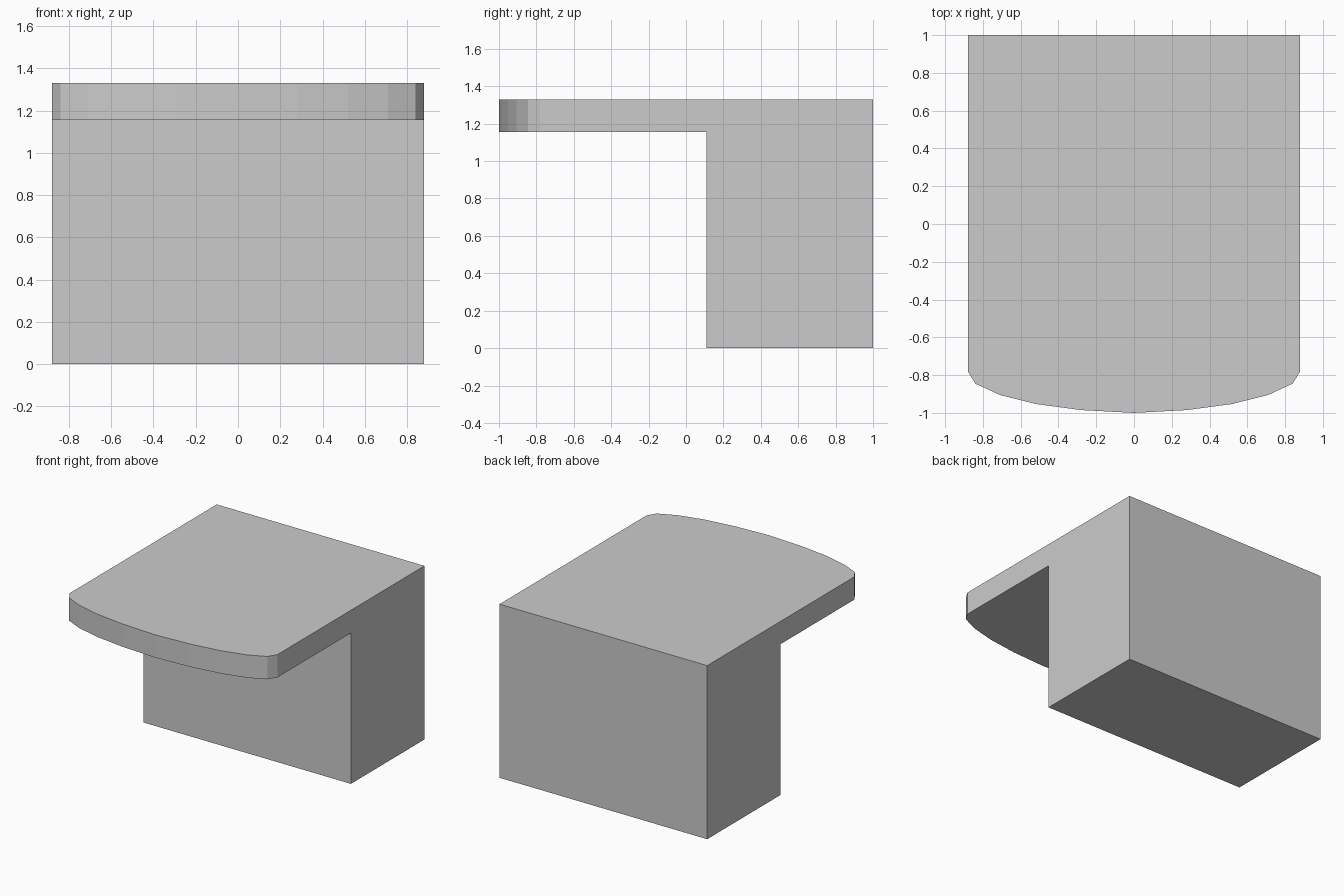
import bpy
import bmesh
from math import radians

cube = bpy.data.objects.get("Cube")
if cube:
    bpy.data.objects.remove(cube)

HALF_W, BACK, LEG_FRONT = 0.88, 1.0, 0.11
TOP, SLAB_BOTTOM = 1.33, 1.155


def extrude_down(bm, faces, dist):
    """Extrude faces straight down and return the new lower faces."""
    geom = bmesh.ops.extrude_face_region(bm, geom=faces, use_keep_orig=True)["geom"]
    verts = [g for g in geom if isinstance(g, bmesh.types.BMVert)]
    bmesh.ops.translate(bm, verts=verts, vec=(0, 0, -dist))
    return [g for g in geom if isinstance(g, bmesh.types.BMFace)]


bm = bmesh.new()

# Bowed front edge, mirrored across the centre
right_half = [(HALF_W, -0.78), (0.84, -0.845), (0.71, -0.905),
              (0.52, -0.953), (0.28, -0.985)]
bow = [(-x, y) for x, y in right_half] + [(0, -1)] + right_half[::-1]

# Top outline, divided where the overhang meets the base
front = [bm.verts.new((x, y, TOP)) for x, y in bow]
seam = [bm.verts.new((x, LEG_FRONT, TOP)) for x in (HALF_W, -HALF_W)]
rear = [bm.verts.new((x, BACK, TOP)) for x in (HALF_W, -HALF_W)]
overhang = bm.faces.new(front + seam)
base_top = bm.faces.new([seam[1], seam[0], rear[0], rear[1]])

# Slab thickness, then the block base under its rear part
lower = extrude_down(bm, [overhang, base_top], TOP - SLAB_BOTTOM)
base_lower = max(lower, key=lambda f: f.calc_center_median().y)
extrude_down(bm, [base_lower], SLAB_BOTTOM)
bm.faces.remove(base_lower)

# Merge coplanar faces into clean flat panels
bmesh.ops.dissolve_limit(bm, angle_limit=radians(0.5),
                         verts=bm.verts[:], edges=bm.edges[:])
bmesh.ops.recalc_face_normals(bm, faces=bm.faces[:])

mesh = bpy.data.meshes.new("overhanging_block")
bm.to_mesh(mesh)
bm.free()
block = bpy.data.objects.new("overhanging_block", mesh)
bpy.context.scene.collection.objects.link(block)
